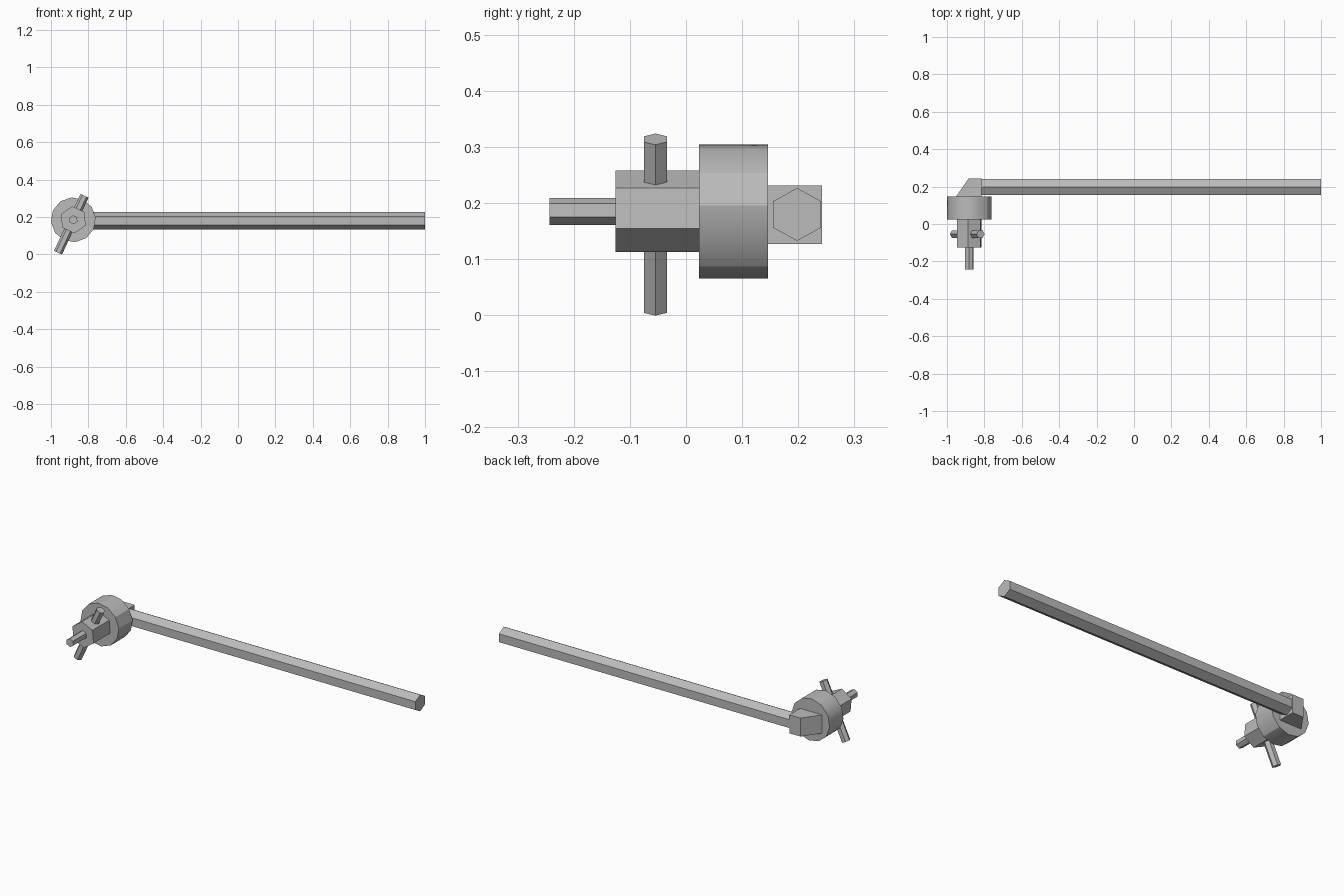
import bpy, bmesh
from math import radians, degrees, atan2, cos, sin
from mathutils import Vector

cube = bpy.data.objects.get("Cube")
if cube:
    bpy.data.objects.remove(cube, do_unlink=True)

steel = bpy.data.materials.new("grey steel")
steel.use_nodes = True
GREY = (0.5, 0.5, 0.5, 1)
steel.diffuse_color = GREY
steel.node_tree.nodes["Principled BSDF"].inputs["Base Color"].default_value = GREY

AXIS = Vector((-0.8805, 0, 0.185))   # axis of the head, running along y
TILT = radians(5)                    # roll of the head about that axis


def prism(name, ring, sweep):
    """Extrude a ring of points along a vector into a closed solid."""
    bm = bmesh.new()
    base = bm.faces.new([bm.verts.new(p) for p in ring])
    top = bmesh.ops.extrude_face_region(bm, geom=[base], use_keep_orig=True)
    bmesh.ops.translate(bm, vec=sweep,
                        verts=[v for v in top["geom"] if isinstance(v, bmesh.types.BMVert)])
    bmesh.ops.recalc_face_normals(bm, faces=bm.faces)
    mesh = bpy.data.meshes.new(name)
    bm.to_mesh(mesh)
    bm.free()
    mesh.materials.append(steel)
    obj = bpy.data.objects.new(name, mesh)
    bpy.context.collection.objects.link(obj)
    return obj


def ngon(center, u, v, sides, start=0.0):
    """Ring of points around a center, spanned by two radius vectors."""
    angles = [start + radians(360 * i / sides) for i in range(sides)]
    return [center + u * cos(a) + v * sin(a) for a in angles]


def head_part(name, radius, sides, y0, y1, start):
    ring = ngon(AXIS + Vector((0, y0, 0)), Vector((radius, 0, 0)),
                Vector((0, 0, radius)), sides, start)
    return prism(name, ring, Vector((0, y1 - y0, 0)))


# Head: tip, hexagonal hub and round collar share one axis
head_part("tip", 0.024, 6, -0.243, -0.126, TILT + radians(30))
head_part("hub", 0.0727, 6, -0.126, 0.023, TILT + radians(30))
collar = head_part("collar", 0.12, 12, 0.023, 0.146, TILT)

# Collar is smooth around, with a few crisp edges
bpy.ops.object.select_all(action="DESELECT")
collar.select_set(True)
bpy.context.view_layer.objects.active = collar
bpy.ops.object.shade_smooth_by_angle(angle=radians(35))
for edge in collar.data.edges:
    a, b = (collar.data.vertices[i].co for i in edge.vertices)
    angle = round(degrees(atan2(a.z - AXIS.z, a.x - AXIS.x)))
    if abs(a.y - b.y) > 0.1 and angle in (-55, 5, 35, 145):
        edge.use_edge_sharp = True

# Cross bar through the hub, square to one of its flats
along = Vector((cos(radians(65)), 0, sin(radians(65))))
side = Vector((along.z, 0, -along.x))
bar_start = AXIS + Vector((0, -0.0545, 0)) - along * 0.194
prism("cross_bar", ngon(bar_start, side * 0.0237, Vector((0, 0.0237, 0)), 6), along * 0.336)

# Mitred elbow block behind the collar
outline = [(-0.952, 0.146), (-0.815, 0.146), (-0.815, 0.242), (-0.885, 0.242)]
prism("elbow_block", [Vector((x, y, 0.127)) for x, y in outline], Vector((0, 0, 0.104)))

# Long hexagonal handle
handle_start = Vector((-0.815, 0.198, 0.1795))
prism("handle", ngon(handle_start, Vector((0, 0, 0.047)), Vector((0, 0.0495, 0)), 6),
      Vector((1.815, 0, 0)))
